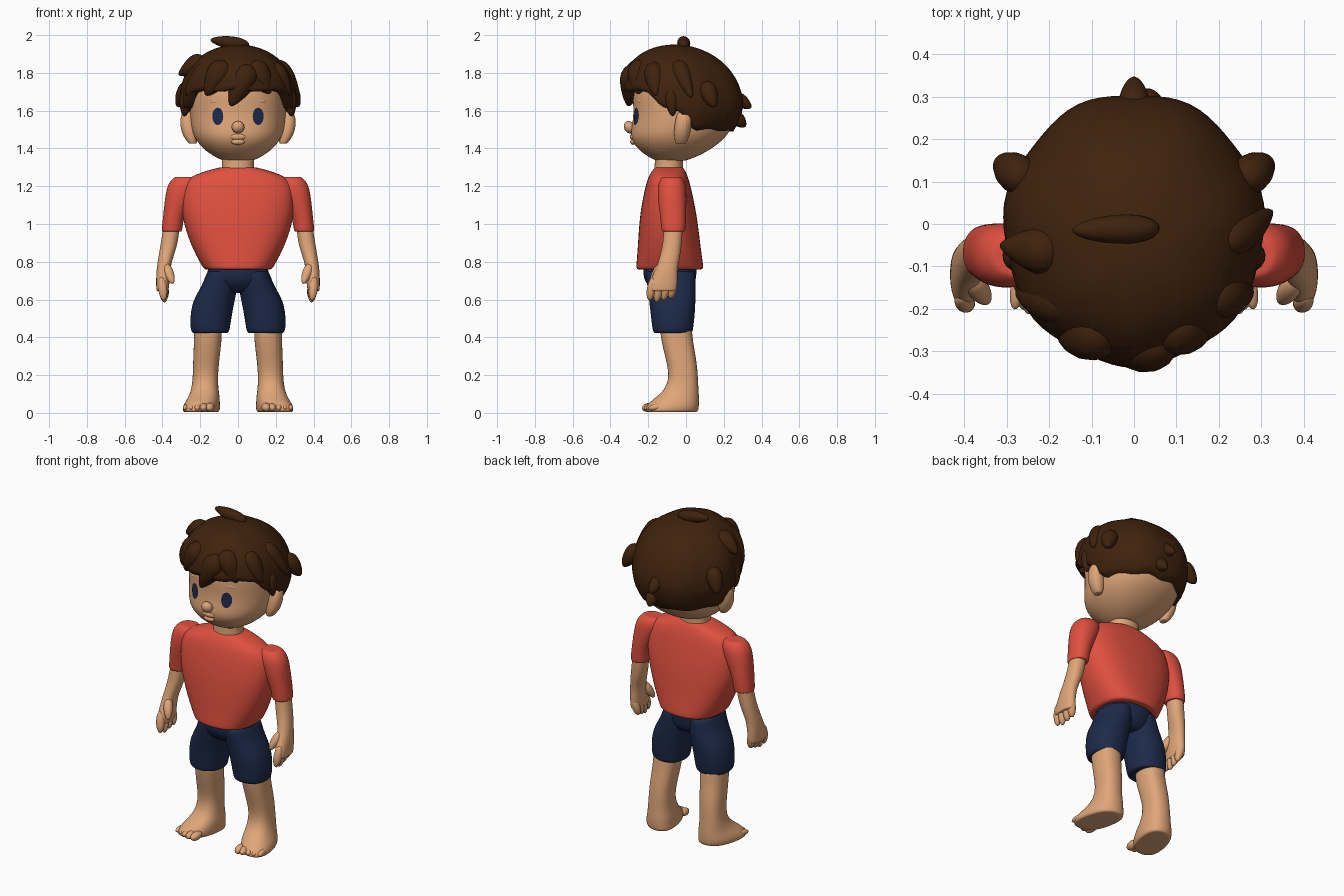
import bpy, bmesh, math
from math import pi, sin, cos, radians
from mathutils import Vector
from mathutils.bvhtree import BVHTree

cube = bpy.data.objects.get("Cube")
if cube:
    bpy.data.objects.remove(cube)


def material(name, rgb):
    m = bpy.data.materials.new(name)
    m.use_nodes = True
    m.diffuse_color = (*rgb, 1)
    bsdf = m.node_tree.nodes["Principled BSDF"]
    bsdf.inputs["Base Color"].default_value = (*rgb, 1)
    bsdf.inputs["Roughness"].default_value = 0.8
    return m


SKIN = material("skin", (0.74, 0.38, 0.19))
HAIR = material("brown hair", (0.05, 0.016, 0.004))
RED = material("red cloth", (0.74, 0.08, 0.05))
NAVY = material("navy", (0.012, 0.023, 0.068))


def finish(name, bm, mat, mirror=False, subdiv=0):
    bmesh.ops.recalc_face_normals(bm, faces=bm.faces)
    for f in bm.faces:
        f.smooth = True
    me = bpy.data.meshes.new(name)
    bm.to_mesh(me)
    bm.free()
    me.materials.append(mat)
    ob = bpy.data.objects.new(name, me)
    bpy.context.collection.objects.link(ob)
    if mirror:
        ob.modifiers.new("Mirror", "MIRROR").use_mirror_merge = False
    if subdiv:
        s = ob.modifiers.new("Subdivision", "SUBSURF")
        s.levels = s.render_levels = subdiv
    return ob


def skin_rows(bm, rows):
    """Bridge a list of closed vertex rows."""
    for a, b in zip(rows, rows[1:]):
        for i in range(len(a)):
            j = (i + 1) % len(a)
            bm.faces.new((a[i], a[j], b[j], b[i]))


def loft(name, rings, mat, mirror=False, power=2.2, bend=None):
    """Stack horizontal rings given as (z, x0, x1, y0, y1)."""
    n, bm, rows = 16, bmesh.new(), []
    grow = 3 / (2 + cos(2 * pi / n))
    lid = lambda r, k: (r[0], *[m + (v - m) * k for m, v in zip(
        [(r[1] + r[2]) / 2] * 2 + [(r[3] + r[4]) / 2] * 2, r[1:])])
    full = [lid(rings[0], 0.8), *rings, lid(rings[-1], 0.8)]
    for z, x0, x1, y0, y1 in full:
        row = []
        for i in range(n):
            c, s = cos(2 * pi * i / n), sin(2 * pi * i / n)
            px = math.copysign(abs(c) ** (2 / power), c) * grow
            py = math.copysign(abs(s) ** (2 / power), s) * grow
            p = Vector(((x0 + x1 + px * (x1 - x0)) / 2, (y0 + y1 + py * (y1 - y0)) / 2, z))
            row.append(bm.verts.new(bend(p) if bend else p))
        rows.append(row)
    skin_rows(bm, rows)
    for row in (rows[0], rows[-1]):
        bmesh.ops.poke(bm, faces=[bm.faces.new(row)])
    return finish(name, bm, mat, mirror, 2)


def lock(name, a, b, width, mat, mirror=False, taper=0.0):
    """Rounded, optionally tapered lobe running from a to b."""
    a, b = Vector(a), Vector(b)
    bm = bmesh.new()
    bmesh.ops.create_uvsphere(bm, u_segments=16, v_segments=12, radius=1)
    q = (b - a).to_track_quat("Z", "Y")
    for v in bm.verts:
        k = width * (1 - taper * v.co.z)
        v.co = (a + b) / 2 + q @ Vector((v.co.x * k, v.co.y * k, v.co.z * (b - a).length / 2))
    return finish(name, bm, mat, mirror)


# Head, neck, ears and face
head = loft("head", [
    (1.335, -.08, .08, -.16, .0), (1.37, -.15, .15, -.225, .09), (1.42, -.205, .205, -.275, .165),
    (1.47, -.237, .237, -.295, .22), (1.53, -.25, .25, -.283, .25), (1.6, -.255, .255, -.275, .26),
    (1.7, -.255, .255, -.285, .26), (1.8, -.23, .23, -.25, .22), (1.87, -.12, .12, -.15, .12)], SKIN)
loft("neck", [(1.25, -.1, .1, -.17, -.01), (1.3, -.08, .08, -.165, -.02),
              (1.37, -.09, .09, -.165, -.01)], SKIN)
loft("ears", [(1.425, .22, .26, -.055, .0), (1.47, .21, .295, -.065, .02), (1.53, .22, .308, -.06, .03),
              (1.58, .23, .302, -.05, .035), (1.6, .235, .28, -.03, .03)], SKIN, True)
lock("nose", (0, -.275, 1.525), (0, -.325, 1.5), .034, SKIN)
lock("upper_lip", (-.045, -.277, 1.462), (.045, -.277, 1.462), .02, SKIN)
lock("lower_lip", (-.035, -.28, 1.435), (.035, -.28, 1.435), .016, SKIN)
lock("brows", (.06, -.262, 1.66), (.15, -.232, 1.645), .014, SKIN, True)

# Eyes laid onto the curve of the face
bpy.context.view_layer.update()
tree = BVHTree.FromObject(head, bpy.context.evaluated_depsgraph_get())
bm = bmesh.new()
rows = []
for r in (.1, .4, .7, 1):
    row = []
    for i in range(20):
        t = 2 * pi * i / 20
        x, z = .107 + .029 * r * cos(t), 1.57 + .046 * r * sin(t)
        hit = tree.ray_cast(Vector((x, -1, z)), Vector((0, 1, 0)))[0]
        row.append(bm.verts.new((x, hit.y - .005, z)))
    rows.append(row)
skin_rows(bm, rows)
bm.faces.new(rows[0])
finish("eyes", bm, NAVY, True)


# Hair cap with a rim that follows the brow, temples and nape
def rim_height(deg):
    stops = [(0, 1.71), (56, 1.70), (68, 1.62), (88, 1.585), (102, 1.5), (180, 1.495)]
    for (a, za), (b, zb) in zip(stops, stops[1:]):
        if deg <= b:
            return za + (zb - za) * (deg - a) / (b - a)


bm = bmesh.new()
rows = []
for k in range(-1, 18):
    row = []
    for i in range(72):
        t = 2 * pi * i / 72
        low = (rim_height(abs(math.degrees(t if t <= pi else t - 2 * pi))) - 1.65) / .3
        e0 = math.asin(low + .02 * cos(9 * t))
        u = sin(e0 + (pi / 2 - .04 - e0) * max(k, 0) / 17)
        r = math.sqrt(1 - u ** 2.3) if u > 0 else 1 - .6 * u * u
        r *= (1 + .015 * cos(7 * t)) * (.78 if k < 0 else 1)
        row.append(bm.verts.new((.307 * r * sin(t), -.01 - .05 * max(u, 0) - .318 * r * cos(t), 1.65 + .3 * u)))
    rows.append(row)
skin_rows(bm, rows)
bm.faces.new(rows[-1])
finish("hair_cap", bm, HAIR)

# Loose locks: crown tuft, fringe, temples and nape
for name, a, b, w, taper in [
    ("crown_tuft", (.06, -.01, 1.945), (-.145, -.015, 1.975), .034, .2),
    ("fringe_middle", (.07, -.27, 1.84), (-.04, -.305, 1.625), .062, .45),
    ("fringe_right", (-.06, -.25, 1.86), (-.17, -.265, 1.68), .062, .4),
    ("fringe_left", (.07, -.24, 1.86), (.17, -.255, 1.69), .06, .4),
    ("fringe_outer_right", (-.13, -.19, 1.85), (-.275, -.16, 1.68), .055, .4),
    ("fringe_outer_left", (.17, -.17, 1.85), (.275, -.16, 1.68), .052, .4),
    ("side_sweep_right", (-.17, -.07, 1.87), (-.315, -.05, 1.79), .05, .5),
    ("side_sweep_left", (.2, -.05, 1.86), (.325, .03, 1.67), .045, .5),
    ("nape_tip", (0, .25, 1.68), (0, .345, 1.615), .035, .3),
    ("nape_curl", (.04, .25, 1.58), (.03, .315, 1.515), .035, .3),
]:
    lock(name, a, b, w, HAIR, taper=taper)
lock("temple_locks", (.25, .1, 1.75), (.32, .15, 1.62), .045, HAIR, True, .3)
lock("sideburn_locks", (.265, -.08, 1.72), (.285, -.07, 1.57), .035, HAIR, True, .3)

# Shirt
loft("shirt_body", [
    (1.3, -.1, .1, -.165, -.015), (1.272, -.2, .2, -.185, .0), (1.235, -.28, .28, -.205, .015),
    (1.15, -.3, .3, -.225, .035), (1.05, -.295, .295, -.242, .055), (.95, -.27, .27, -.25, .068),
    (.85, -.23, .23, -.256, .08), (.78, -.19, .19, -.262, .09), (.758, -.178, .178, -.262, .09)],
    RED, power=2.5)
loft("sleeves", [
    (1.25, .22, .335, -.125, -.025), (1.215, .2, .372, -.15, .0), (1.14, .235, .386, -.15, .002),
    (1.05, .283, .395, -.138, .0), (.98, .295, .403, -.13, -.003), (.96, .297, .403, -.128, -.005)], RED, True)

# Arms and hands
loft("arms", [
    (1.02, .305, .39, -.115, -.015), (.9, .317, .408, -.12, -.022), (.82, .345, .422, -.14, -.033),
    (.77, .358, .43, -.155, -.045), (.7, .362, .434, -.19, -.045), (.645, .368, .432, -.2, -.05)], SKIN, True)
for i, finger in enumerate(("index", "middle", "ring", "little")):
    y = -.182 + .037 * i
    lock(finger + "_fingers", (.405, y + .01, .72), (.392 - .004 * i, y - .012, .585 + .01 * abs(i - 1)), .024, SKIN, True)
lock("thumbs", (.385, -.125, .79), (.345, -.185, .685), .026, SKIN, True, .15)

# Shorts
loft("shorts_hips", [(.785, -.16, .16, -.225, .06), (.72, -.162, .162, -.228, .053),
                     (.67, -.15, .15, -.2, .045), (.635, -.09, .09, -.15, .01)], NAVY)
loft("shorts_legs", [
    (.75, .0, .165, -.215, .05), (.68, .0, .185, -.205, .05), (.6, .017, .237, -.195, .05),
    (.52, .033, .252, -.186, .046), (.45, .043, .252, -.178, .038), (.422, .05, .243, -.172, .033)], NAVY, True)


# Legs with feet turned slightly outward
def turn_out(p):
    p.x -= .22 * (p.y + .07) * max(0, 1 - p.z / .13)
    return p


loft("legs", [
    (.46, .085, .232, -.14, .03), (.38, .087, .232, -.13, .035), (.28, .1, .237, -.105, .055),
    (.2, .107, .238, -.088, .062), (.13, .105, .245, -.105, .065), (.085, .1, .262, -.155, .068),
    (.05, .1, .282, -.2, .068), (.02, .1, .288, -.215, .066), (.004, .108, .28, -.208, .06)],
    SKIN, True, power=2.4, bend=turn_out)
for i in range(5):
    x, y = .148 + .032 * i, -.222 + .011 * max(0, i - 1)
    lock("toes_%d" % (i + 1), (x - .005, y + .07, .035), (x + .005, y - .012, .024), .024 - .002 * i, SKIN, True)
